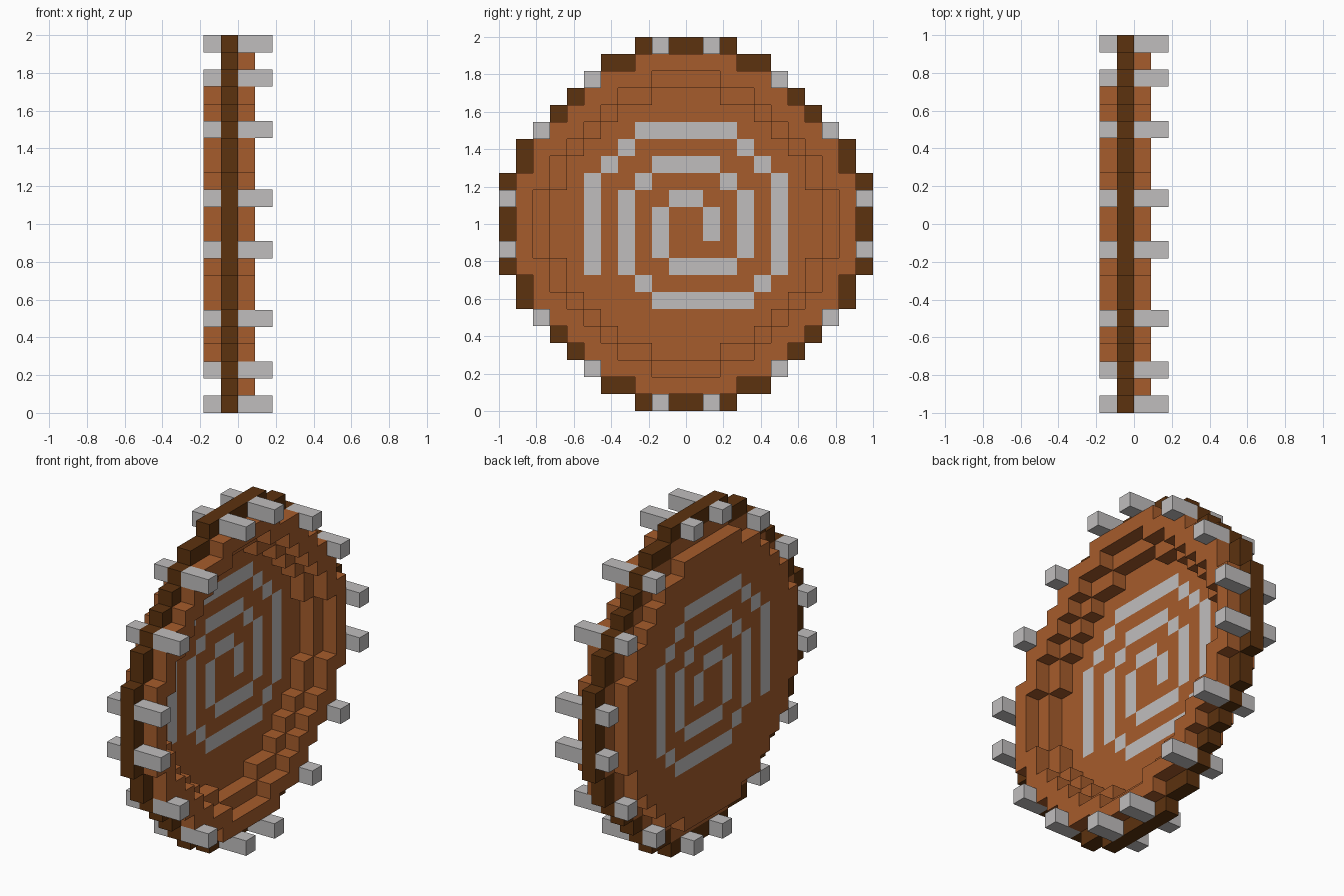
import bpy
import bmesh
from mathutils import Vector

CELL = 1 / 11
AXES = [Vector(a) for a in ((1, 0, 0), (0, 1, 0), (0, 0, 1))]

cube = bpy.data.objects.get("Cube")
if cube:
    bpy.data.objects.remove(cube, do_unlink=True)


def material(name, rgb):
    mat = bpy.data.materials.new(name)
    mat.use_nodes = True
    mat.diffuse_color = (*rgb, 1)
    mat.node_tree.nodes["Principled BSDF"].inputs["Base Color"].default_value = (*rgb, 1)
    return mat


wood = material("orange wood", (0.381, 0.107, 0.025))
dark_wood = material("dark wood", (0.107, 0.032, 0.0045))
metal = material("pale grey metal", (0.527, 0.515, 0.515))


def disc(half_widths):
    """Stepped round disc as (column, row) cells, from half widths per row upwards."""
    cells = set()
    for row, width in enumerate(half_widths):
        for col in range(-width, width):
            cells |= {(col, row), (col, -1 - row)}
    return cells


def shrink(cells):
    """Remove the outermost ring of cells."""
    return {(c, r) for c, r in cells
            if {(c + 1, r), (c - 1, r), (c, r + 1), (c, r - 1)} <= cells}


def walk(points):
    """Cells along a path of straight and diagonal runs."""
    cells = {points[0]}
    for (c, r), end in zip(points, points[1:]):
        while (c, r) != end:
            c += (end[0] > c) - (end[0] < c)
            r += (end[1] > r) - (end[1] < r)
            cells.add((c, r))
    return cells


def layer(depth, cells):
    return {(depth, c, r) for c, r in cells}


def build(name, blocks, mat):
    """Skin a set of unit blocks with their outer faces."""
    bm = bmesh.new()
    corners = {}

    def corner(point):
        key = tuple(round(v) for v in point)
        if key not in corners:
            corners[key] = bm.verts.new(Vector(key) * CELL + AXES[2])
        return corners[key]

    for block in blocks:
        base = Vector(block)
        for i, axis in enumerate(AXES):
            u, v = AXES[i - 2], AXES[i - 1]
            for side in (0, 1):
                step = axis * (2 * side - 1)
                if tuple(round(n) for n in base + step) in blocks:
                    continue
                start = base + axis * side
                loop = [start, start + u, start + u + v, start + v]
                if not side:
                    loop.reverse()
                bm.faces.new([corner(p) for p in loop])
    mesh = bpy.data.meshes.new(name)
    bm.to_mesh(mesh)
    bm.free()
    mesh.materials.append(mat)
    obj = bpy.data.objects.new(name, mesh)
    bpy.context.collection.objects.link(obj)


# Nested round outlines
outline = disc([11, 11, 11, 10, 10, 9, 8, 7, 6, 5, 3])
body = disc([10, 10, 10, 9, 9, 8, 7, 6, 5, 3])
hollow = disc([9, 9, 8, 8, 7, 6, 5, 4, 2])

# Spiral inlay, from the centre outwards
spiral = walk([(1, -1), (1, 0), (0, 1), (-1, 1), (-2, 0), (-2, -2), (-1, -3),
               (2, -3), (3, -2), (3, 1), (1, 3), (-2, 3), (-4, 1), (-4, -3),
               (-2, -5), (3, -5), (5, -3), (5, 2), (2, 5), (-3, 5), (-6, 2),
               (-6, -3)])

# Studs around the rim, mirrored into all four quarters
studs = set()
for c, r in ((1, 10), (5, 8), (8, 5), (10, 1)):
    studs |= {(a, b) for a in (c, -1 - c) for b in (r, -1 - r)}

build("outer_rim", layer(-1, outline - body), dark_wood)
build("dished_body", layer(0, body - hollow) | layer(-1, body - shrink(hollow))
      | layer(-2, shrink(body) - spiral), wood)
build("spiral_inlay", layer(-2, spiral), metal)
build("inner_studs", layer(0, studs) | layer(1, studs), metal)
build("outer_studs", layer(-2, studs), metal)
